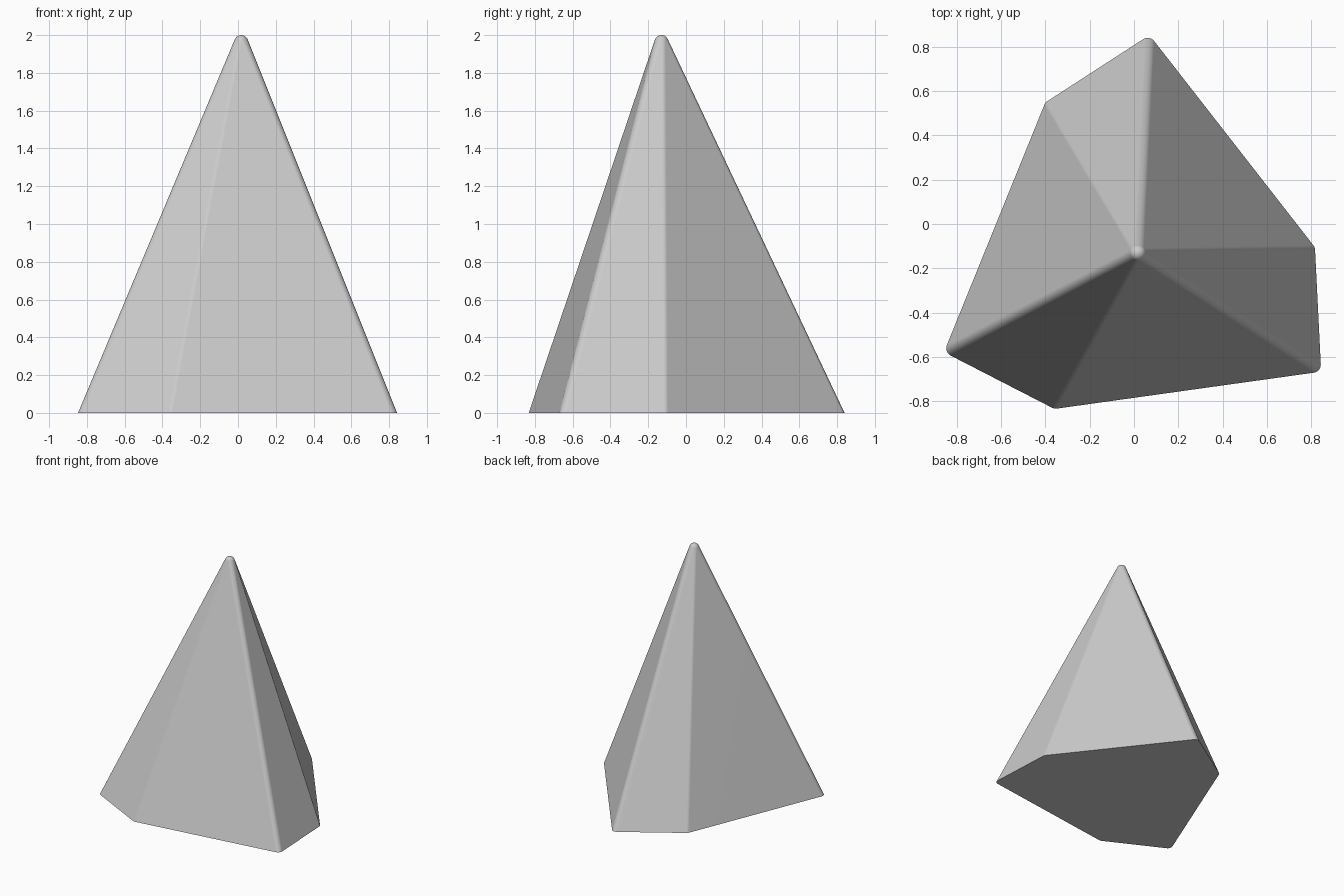
import bpy, bmesh, math
from mathutils import Vector

if "Cube" in bpy.data.objects:
    bpy.data.objects.remove(bpy.data.objects["Cube"])

# Irregular six-sided footprint (counter-clockwise, before rounding)
BASE = [Vector(p) for p in [(0.07, 0.852), (-0.40, 0.548), (-0.857, -0.578),
                            (-0.359, -0.834), (0.844, -0.666), (0.816, -0.105)]]
R = 0.037                          # rounding radius of the ridges and tip
TIP = Vector((0.017, -0.13, 2.0 - R))
STEPS = 6


def edge_normal(a, b):
    d = (b - a).normalized()
    return Vector((d.y, -d.x))


def rounded_corner(prev, p, nxt, radius):
    """Points of an arc tangent to both edges meeting at p."""
    n1, n2 = edge_normal(prev, p), edge_normal(p, nxt)
    centre = p - (n1 + n2) * (radius / (1 + n1.dot(n2)))
    return [centre + n1.slerp(n2, i / STEPS) * radius for i in range(STEPS + 1)]


bm = bmesh.new()
# Rounded footprint on the ground
for i, p in enumerate(BASE):
    for q in rounded_corner(BASE[i - 1], p, BASE[(i + 1) % len(BASE)], R):
        bm.verts.new((q.x, q.y, 0))
# Small ball at the tip
for j in range(1, 10):
    a = math.radians(j * 10)
    for k in range(48):
        t = math.tau * k / 48
        bm.verts.new(TIP + R * Vector((math.sin(a) * math.cos(t),
                                       math.sin(a) * math.sin(t), math.cos(a))))
bm.verts.new(TIP + Vector((0, 0, R)))

# Wrap both in a tight skin: flat sides with soft ridges
res = bmesh.ops.convex_hull(bm, input=bm.verts[:])
junk = {g for g in res["geom_interior"] + res["geom_unused"]
        if isinstance(g, bmesh.types.BMVert)}
bmesh.ops.delete(bm, geom=list(junk), context='VERTS')
bmesh.ops.dissolve_limit(bm, angle_limit=math.radians(0.5),
                         verts=bm.verts[:], edges=bm.edges[:])
bmesh.ops.recalc_face_normals(bm, faces=bm.faces[:])

mesh = bpy.data.meshes.new("pyramid_spike")
bm.to_mesh(mesh)
bm.free()
spike = bpy.data.objects.new("pyramid_spike", mesh)
bpy.context.collection.objects.link(spike)
bpy.context.view_layer.objects.active = spike
spike.select_set(True)
bpy.ops.object.shade_smooth_by_angle(angle=math.radians(35))
weighted = spike.modifiers.new("flat_sides", 'WEIGHTED_NORMAL')
weighted.keep_sharp = True
